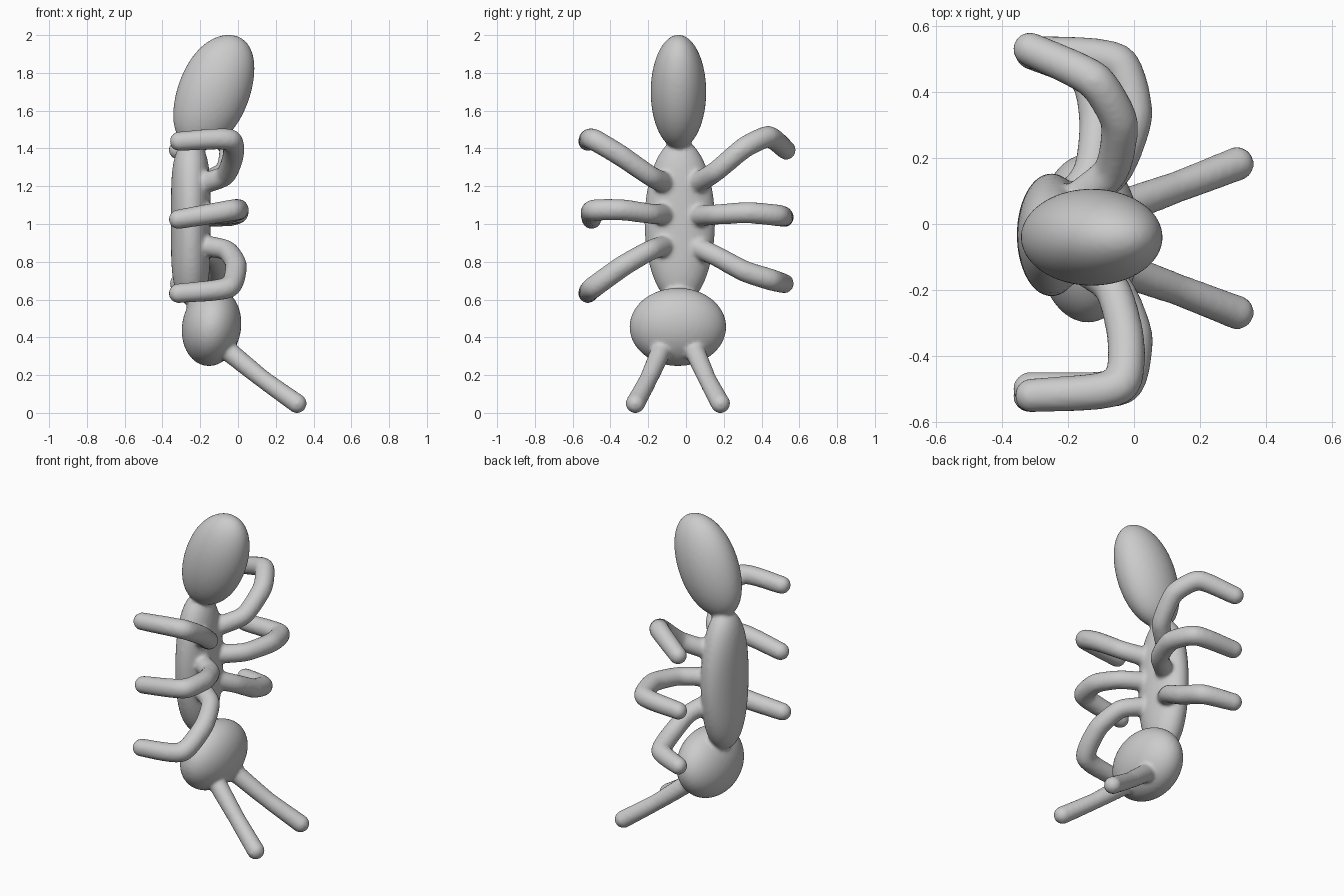
import bpy, bmesh
from mathutils import Vector

if "Cube" in bpy.data.objects:
    bpy.data.objects.remove(bpy.data.objects["Cube"])

parts = []


def blob(name, centre, size, lean=0.0, bulge=0.0):
    """Ellipsoid that can lean along x and keep its x thickness toward the ends."""
    me = bpy.data.meshes.new(name)
    bm = bmesh.new()
    bmesh.ops.create_icosphere(bm, subdivisions=5, radius=1)
    for v in bm.verts:
        p = v.co
        z = p.z * size[2]
        v.co = Vector(centre) + Vector((p.x * size[0] * (1 + bulge * p.z ** 2) + lean * z,
                                        p.y * size[1], z))
    bm.to_mesh(me)
    bm.free()
    ob = bpy.data.objects.new(name, me)
    bpy.context.collection.objects.link(ob)
    parts.append(ob)


def limb(name, points, radii):
    """Round tube through the points with tight bends, closed by a ball at each end."""
    cu = bpy.data.curves.new(name, 'CURVE')
    cu.dimensions = '3D'
    cu.bevel_depth = 1.0
    cu.bevel_resolution = 6
    cu.use_fill_caps = True
    cu.resolution_u = 10
    sp = cu.splines.new('BEZIER')
    sp.bezier_points.add(len(points) - 1)
    pts = [Vector(p) for p in points]
    for i, bp in enumerate(sp.bezier_points):
        a, b = pts[max(i - 1, 0)], pts[min(i + 1, len(pts) - 1)]
        d = (b - a).normalized()
        bp.handle_left_type = bp.handle_right_type = 'FREE'
        bp.co = pts[i]
        bp.radius = radii[i]
        bp.handle_left = pts[i] - d * 0.2 * (pts[i] - a).length
        bp.handle_right = pts[i] + d * 0.2 * (b - pts[i]).length
    ob = bpy.data.objects.new(name, cu)
    bpy.context.collection.objects.link(ob)
    bpy.context.view_layer.objects.active = ob
    bpy.ops.object.select_all(action='DESELECT')
    ob.select_set(True)
    bpy.ops.object.convert(target='MESH')
    parts.append(bpy.context.object)
    for co, r in ((points[0], radii[0]), (points[-1], radii[-1])):
        blob(name + "_tip", co, (r, r, r))


# Body segments
blob("insect_body", (-0.128, -0.04, 1.70), (0.198, 0.147, 0.302), lean=0.26, bulge=0.08)
blob("thorax", (-0.25, -0.033, 1.01), (0.105, 0.187, 0.44), bulge=0.5)
blob("head", (-0.14, -0.043, 0.455), (0.157, 0.256, 0.207), lean=0.07)

# Legs: hip, thigh, knee, shin, foot
legs = {
    "top_leg_front": [(-0.2, -0.10, 1.21), (-0.07, -0.19, 1.255), (-0.025, -0.35, 1.365),
                      (-0.045, -0.49, 1.447), (-0.31, -0.52, 1.438)],
    "top_leg_back": [(-0.2, 0.05, 1.21), (-0.07, 0.16, 1.28), (-0.045, 0.31, 1.405),
                     (-0.12, 0.435, 1.462), (-0.315, 0.53, 1.392)],
    "mid_leg_front": [(-0.2, -0.10, 1.05), (-0.06, -0.19, 1.055), (0.0, -0.34, 1.075),
                      (-0.035, -0.49, 1.072), (-0.315, -0.50, 1.025)],
    "mid_leg_back": [(-0.2, 0.05, 1.04), (-0.06, 0.16, 1.05), (0.0, 0.33, 1.06),
                     (-0.05, 0.49, 1.045), (-0.31, 0.52, 1.035)],
    "low_leg_front": [(-0.2, -0.10, 0.89), (-0.06, -0.19, 0.86), (-0.01, -0.33, 0.78),
                      (-0.05, -0.49, 0.665), (-0.315, -0.52, 0.633)],
    "low_leg_back": [(-0.2, 0.05, 0.88), (-0.13, 0.16, 0.83), (-0.11, 0.31, 0.75),
                     (-0.14, 0.45, 0.705), (-0.31, 0.52, 0.685)],
}
for name, pts in legs.items():
    limb(name, pts, (0.057, 0.054, 0.057, 0.058, 0.052))

# Antennae
for s in (-1, 1):
    limb("antenna", [(-0.08, -0.043 + s * 0.08, 0.35), (0.13, -0.043 + s * 0.155, 0.18),
                     (0.312, -0.043 + s * 0.225, 0.05)], (0.056, 0.048, 0.052))

# Blend everything into one soft skin
bpy.ops.object.select_all(action='DESELECT')
for ob in parts:
    ob.select_set(True)
body = parts[0]
bpy.context.view_layer.objects.active = body
bpy.ops.object.join()
fuse = body.modifiers.new("Fuse", 'REMESH')
fuse.mode = 'VOXEL'
fuse.voxel_size = 0.011
fuse.use_smooth_shade = True
soft = body.modifiers.new("Soften", 'SMOOTH')
soft.factor = 0.5
soft.iterations = 8
